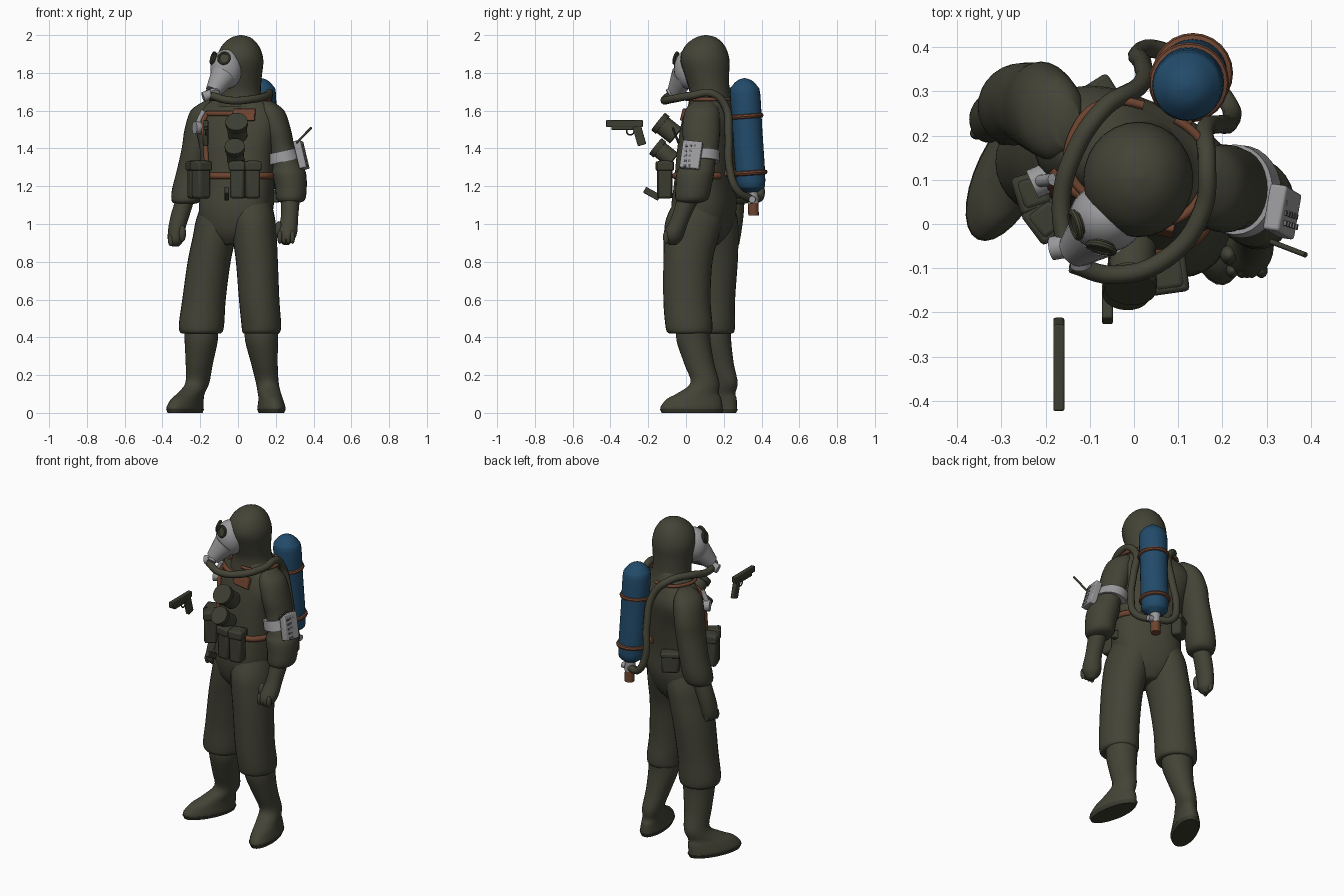
import bpy, math
from math import sin, cos, pi, radians
from mathutils import Vector

cube = bpy.data.objects.get("Cube")
if cube:
    bpy.data.objects.remove(cube)

def material(name, col):
    m = bpy.data.materials.new(name)
    m.use_nodes = True
    m.diffuse_color = (*col, 1)
    m.node_tree.nodes["Principled BSDF"].inputs["Base Color"].default_value = (*col, 1)
    return m

OLIVE = material("olive suit", (0.056, 0.056, 0.037))
DARK = material("dark olive gear", (0.046, 0.047, 0.031))
BLUE = material("tank blue", (0.016, 0.07, 0.145))
GREY = material("pale grey", (0.32, 0.32, 0.33))
KEYS = material("key grey", (0.14, 0.14, 0.14))
BROWN = material("leather brown", (0.155, 0.057, 0.029))
BODY_TURN = -0.41
BODY_SQUARE = 0.8

def finish(ob, name, mat, angle=40):
    ob.name = name
    ob.data.materials.clear()
    ob.data.materials.append(mat)
    bpy.ops.object.select_all(action='DESELECT')
    ob.select_set(True)
    bpy.context.view_layer.objects.active = ob
    bpy.ops.object.shade_smooth_by_angle(angle=radians(angle))
    return ob

def blend(rings, steps):
    """Smoothly interpolate (x, y, z, a, b) rings."""
    out = []
    last = len(rings) - 1
    for i in range(last):
        p0, p1, p2, p3 = (rings[min(max(i + k, 0), last)] for k in (-1, 0, 1, 2))
        for s in range(steps):
            t = s / steps
            out.append([0.5 * (2 * q + (r - p) * t + (2 * p - 5 * q + 4 * r - w) * t * t
                        + (3 * q - p - 3 * r + w) * t ** 3) for p, q, r, w in zip(p0, p1, p2, p3)])
    return out + [list(rings[-1])]

def power(v, p):
    return math.copysign(abs(v) ** p, v)

def loft(name, rings, mat, turn=0, steps=4, slope=0, square=1, n=28):
    rows = blend(rings, steps)
    verts, faces = [], []
    for x, y, z, a, b in rows:
        a, b = max(a, 0.003), max(b, 0.003)
        for k in range(n):
            u, v = a * power(cos(2 * pi * k / n), square), b * power(sin(2 * pi * k / n), square)
            verts.append((x + u * cos(turn) - v * sin(turn), y + u * sin(turn) + v * cos(turn), z + slope * u))
    for i in range(len(rows) - 1):
        for k in range(n):
            j = (k + 1) % n
            faces.append((i * n + k, i * n + j, i * n + n + j, i * n + n + k))
    faces += [tuple(reversed(range(n))), tuple(range(len(verts) - n, len(verts)))]
    me = bpy.data.meshes.new(name)
    me.from_pydata(verts, [], faces)
    ob = bpy.data.objects.new(name, me)
    bpy.context.collection.objects.link(ob)
    return finish(ob, name, mat, 60)

def tube(name, pts, r, mat):
    cu = bpy.data.curves.new(name, 'CURVE')
    cu.dimensions = '3D'
    cu.bevel_depth, cu.bevel_resolution, cu.resolution_u = r, 3, 6
    cu.use_fill_caps = True
    sp = cu.splines.new('BEZIER')
    sp.bezier_points.add(len(pts) - 1)
    for b, p in zip(sp.bezier_points, pts):
        b.co = p
        b.handle_left_type = b.handle_right_type = 'AUTO'
    ob = bpy.data.objects.new(name, cu)
    bpy.context.collection.objects.link(ob)
    bpy.ops.object.select_all(action='DESELECT')
    ob.select_set(True)
    bpy.context.view_layer.objects.active = ob
    bpy.ops.object.convert(target='MESH')
    return finish(bpy.context.object, name, mat)

def box(name, loc, size, mat, rot=(0, 0, 0), bevel=0.008):
    bpy.ops.mesh.primitive_cube_add(size=1, location=loc, rotation=rot)
    ob = bpy.context.object
    ob.scale = size
    bpy.ops.object.transform_apply(location=False, rotation=False, scale=True)
    if bevel:
        m = ob.modifiers.new("bevel", 'BEVEL')
        m.width, m.segments = bevel, 2
    return finish(ob, name, mat)

def rod(name, p0, p1, r0, mat, r1=None):
    p0, p1 = Vector(p0), Vector(p1)
    d = p1 - p0
    bpy.ops.mesh.primitive_cone_add(vertices=20, radius1=r0, radius2=r0 if r1 is None else r1, depth=d.length,
                                    location=(p0 + p1) / 2, rotation=d.to_track_quat('Z', 'Y').to_euler())
    return finish(bpy.context.object, name, mat)

def ball(name, loc, size, mat):
    bpy.ops.mesh.primitive_uv_sphere_add(segments=24, ring_count=14, location=loc)
    bpy.context.object.scale = size
    return finish(bpy.context.object, name, mat)

def ring(name, loc, normal, r, thick, mat):
    bpy.ops.mesh.primitive_torus_add(location=loc, rotation=Vector(normal).to_track_quat('Z', 'Y').to_euler(),
                                     major_radius=r, minor_radius=thick, major_segments=24, minor_segments=8)
    return finish(bpy.context.object, name, mat)

# Suit torso and hood
TORSO = [(-.025, .09, .89, .05, .08), (-.02, .09, .96, .16, .13), (-.01, .095, 1.08, .195, .157),
         (0, .1, 1.22, .193, .146), (0, .12, 1.4, .205, .146), (0, .145, 1.54, .235, .138),
         (.005, .145, 1.62, .195, .112), (.01, .14, 1.665, .13, .1), (.01, .13, 1.72, .09, .09)]
loft("suit_torso", TORSO, OLIVE, BODY_TURN, square=BODY_SQUARE)
loft("hood", [(.01, .13, 1.62, .13, .12), (.01, .125, 1.7, .112, .107), (.01, .112, 1.78, .116, .116),
              (.01, .1, 1.87, .124, .13), (.012, .1, 1.94, .1, .107), (.015, .105, 1.985, .055, .058),
              (.015, .105, 2.0, .006, .006)], OLIVE)

def on_torso(deg, z, off=0.0):
    """Point on the torso skin, zero degrees at the chest, positive to the wearer's left."""
    for p, q in zip(TORSO, TORSO[1:]):
        if p[2] <= z <= q[2]:
            t = (z - p[2]) / (q[2] - p[2])
            x, y, _, a, b = (m + (n - m) * t for m, n in zip(p, q))
    u = (a + off) * power(sin(radians(deg)), BODY_SQUARE)
    v = -(b + off) * power(cos(radians(deg)), BODY_SQUARE)
    c, s = cos(BODY_TURN), sin(BODY_TURN)
    return (x + u * c - v * s, y + u * s + v * c, z)

# Arms with loose cuffs and gloves
loft("right_sleeve", [(-.15, .225, 1.65, .03, .05), (-.18, .24, 1.6, .07, .095), (-.205, .26, 1.5, .078, .105),
                      (-.22, .265, 1.4, .078, .1),
                      (-.245, .275, 1.28, .08, .09), (-.265, .27, 1.18, .085, .09),
                      (-.275, .26, 1.12, .075, .08), (-.28, .255, 1.105, .04, .04)], OLIVE)
loft("right_glove", [(-.28, .255, 1.13, .05, .055), (-.305, .25, 1.05, .05, .055), (-.325, .24, .97, .045, .055),
                     (-.33, .235, .91, .04, .048), (-.33, .235, .88, .015, .02)], OLIVE)
loft("left_sleeve", [(.15, .09, 1.65, .03, .05), (.175, .085, 1.6, .07, .09), (.205, .08, 1.5, .075, .1),
                     (.23, .08, 1.4, .072, .092), (.262, .06, 1.31, .078, .092), (.27, .05, 1.27, .09, .1),
                     (.28, .04, 1.2, .084, .095), (.28, .03, 1.13, .075, .085), (.278, .02, 1.11, .04, .04)], OLIVE)
loft("left_glove", [(.278, .015, 1.14, .05, .06), (.272, -.03, 1.03, .046, .05), (.26, -.06, .96, .054, .055),
                    (.255, -.07, .92, .045, .05), (.255, -.07, .89, .015, .02)], OLIVE)
ball("right_thumb", (-.295, .2, .95), (.02, .022, .045), OLIVE)
ball("left_thumb", (.215, -.07, .97), (.02, .022, .045), OLIVE)
for i in range(4):
    ball("right_finger", (-.355 + i * .007, .205 + i * .022, .915), (.016, .014, .033), OLIVE)
    ball("left_finger", (.222 + i * .022, -.105, .93), (.014, .017, .035), OLIVE)

# Trousers
loft("right_trouser", [(-.08, .13, 1.14, .1, .11), (-.105, .133, 1.03, .115, .14), (-.125, .135, .93, .115, .142),
                       (-.153, .14, .8, .114, .134), (-.18, .14, .6, .115, .12), (-.193, .14, .47, .12, .12),
                       (-.195, .14, .425, .11, .112), (-.195, .14, .42, .08, .08)], OLIVE)
loft("left_trouser", [(.07, .06, 1.14, .1, .11), (.078, .045, 1.03, .118, .15), (.088, .028, .93, .117, .145),
                      (.1, .01, .8, .111, .13), (.112, .005, .6, .107, .125), (.123, .015, .47, .105, .125),
                      (.123, .018, .425, .098, .115), (.123, .02, .42, .07, .08)], OLIVE)

# Boots with soles
def boot(side, shin, ankle, foot, turn, width):
    (sx, sy), (ax, ay), (fx, fy) = shin, ankle, foot
    mx, my = (ax + fx) / 2, (ay + fy) / 2
    loft(side + "_boot", [(sx, sy, .46, .09, .09), (sx, sy, .38, .087, .09),
                          ((sx + ax) / 2, (sy + ay) / 2, .26, .07, .08), (ax, ay, .16, .06, .077),
                          (mx, my, .105, .06, .11), (fx * .8 + ax * .2, fy * .8 + ay * .2, .075, width - .008, .145),
                          (fx, fy, .035, width, .165), (fx, fy, .015, width, .165)],
         OLIVE, turn)
    loft(side + "_sole", [(fx, fy, 0, width - .006, .16), (fx, fy, .02, width + .003, .17)], DARK, turn, steps=1)

boot("right", (-.195, .15), (-.215, .2), (-.28, .118), -.45, .073)
boot("left", (.125, .04), (.155, .1), (.177, .03), .15, .07)

# Breathing mask
ball("mask_face", (-.062, .014, 1.82), (.085, .078, .105), GREY)
rod("mask_snout", (-.078, -.01, 1.785), (-.132, -.058, 1.7), .07, GREY, .042)
rod("mask_outlet", (-.13, -.045, 1.69), (-.185, -.055, 1.672), .027, GREY)
rod("mask_valve", (-.125, -.05, 1.715), (-.12, -.095, 1.69), .024, GREY)
for loc, nrm in (((-.074, -.054, 1.878), (-.25, -.9, .25)), ((-.132, -.002, 1.878), (-.9, -.25, .25))):
    ring("eyepiece_rim", loc, nrm, .029, .008, OLIVE)
    rod("eyepiece_lens", Vector(loc) - Vector(nrm) * .012, Vector(loc) + Vector(nrm) * .003, .028, OLIVE)

# Air hoses
tube("left_hose", [(-.14, -.09, 1.68), (-.05, -.115, 1.655), (.07, -.08, 1.66), (.155, .03, 1.68),
                   (.165, .14, 1.69), (.16, .21, 1.62), (.19, .225, 1.48), (.215, .23, 1.3),
                   (.215, .27, 1.18), (.15, .35, 1.13)], .021, OLIVE)
tube("right_hose", [(-.15, -.07, 1.68), (-.165, .04, 1.68), (-.14, .15, 1.7), (-.07, .26, 1.69),
                    (.01, .31, 1.6), (.02, .36, 1.42), (.01, .385, 1.25), (.05, .395, 1.15), (.13, .365, 1.13)],
     .021, OLIVE)

# Air tank with straps and bottom valve
TANK = [(.137, .347, 1.165, .025), (.136, .346, 1.185, .056), (.134, .343, 1.23, .077), (.126, .325, 1.5, .079),
        (.121, .313, 1.69, .08), (.12, .311, 1.73, .067), (.12, .31, 1.757, .042), (.12, .31, 1.768, .02),
        (.12, .31, 1.772, .004)]
loft("air_tank", [(x, y, z, r, r) for x, y, z, r in TANK], BLUE, steps=3)
for x, y, z in ((.124, .32, 1.57), (.133, .341, 1.27)):
    ring("tank_strap", (x, y, z), (0, -.07, 1), .078, .013, BROWN)
    box("strap_mount", (x - .03, y - .09, z), (.07, .08, .03), BROWN, (0, 0, BODY_TURN), .005)
rod("tank_neck", (.138, .35, 1.19), (.14, .355, 1.11), .03, GREY)
rod("valve_body", (.09, .36, 1.13), (.19, .35, 1.13), .018, GREY)
rod("valve_wheel", (.14, .355, 1.11), (.14, .358, 1.045), .028, BROWN)

# Leather harness
tube("waist_belt", [on_torso(d, 1.255, -.004) for d in range(-75, 151, 15)], .018, BROWN)
tube("chest_strap", [on_torso(d, 1.585, .002) for d in range(-45, 36, 10)], .014, BROWN)
box("chest_patch", on_torso(18, 1.578, .004), (.12, .02, .065), BROWN, (-.25, 0, BODY_TURN + .2), .004)
tube("front_strap", [on_torso(-33, z, .004) for z in (1.26, 1.35, 1.45, 1.54, 1.59)], .014, BROWN)
for side in (-1, 1):
    tube("shoulder_strap", [on_torso(side * d, 1.66, .022) for d in range(20, 171, 15)], .01, BROWN)

# Belt pouches
def pouch(name, deg, z, size, off):
    x, y, _ = on_torso(deg, z, off)
    w, d, h = size
    turn = BODY_TURN + radians(deg) * .9
    box(name, (x, y, z), size, DARK, (0, 0, turn), .014)
    box(name + "_lid", (x, y, z + h * .36), (w + .012, d + .012, h * .25), DARK, (0, 0, turn), .01)

for deg, off in ((-55, .035), (-33, .04), (15, .055), (35, .05)):
    pouch("belt_pouch", deg, 1.235, (.076, .075, .2), off)
pouch("back_pouch", -138, 1.2, (.1, .06, .13), .02)
box("hip_clip", on_torso(105, 1.14, .01), (.04, .03, .05), DARK, (0, 0, BODY_TURN), .005)
box("hanging_clip", (-.06, -.18, 1.16), (.024, .09, .035), DARK, (-.5, 0, 0), .004)

# Chest canisters and regulator
for x, y, z, r in ((-.005, -.1, 1.505, .052), (-.015, -.115, 1.375, .046)):
    p, d = Vector((x, y, z)), Vector((-.05, -.75, .6)).normalized()
    rod("canister", p - d * .06, p + d * .04, r, OLIVE)
    rod("canister_cap", p + d * .03, p + d * .06, r + .007, DARK)
rod("regulator", on_torso(-42, 1.51, -.01), on_torso(-42, 1.51, .035), .034, GREY)
rod("regulator_stub", on_torso(-40, 1.53, .02), on_torso(-38, 1.6, .02), .014, GREY)

# Armband radio
loft("armband", [(.243, .073, 1.33, .09, .105), (.228, .078, 1.385, .085, .102)], GREY, steps=1, slope=.22)
RADIO_TILT = (-.1, -.25, -.15)
box("radio_case", (.335, .028, 1.365), (.04, .105, .15), GREY, RADIO_TILT, .006)
for i in range(5):
    for j in range(4):
        box("radio_key", (.364 - i * .006, -.006 + j * .023 + i * .002, 1.31 + i * .026), (.012, .012, .011), KEYS,
            RADIO_TILT, 0)
rod("radio_antenna", (.31, -.04, 1.43), (.388, -.07, 1.51), .006, DARK)

# Floating pistol
PX = -.17
box("pistol_slide", (PX, -.325, 1.532), (.025, .195, .036), DARK, bevel=.004)
box("pistol_frame", (PX, -.315, 1.508), (.022, .16, .02), DARK, bevel=.003)
box("pistol_grip", (PX, -.247, 1.468), (.025, .046, .105), DARK, (.28, 0, 0), .005)
ring("trigger_guard", (PX, -.295, 1.492), (1, 0, 0), .02, .004, DARK)
